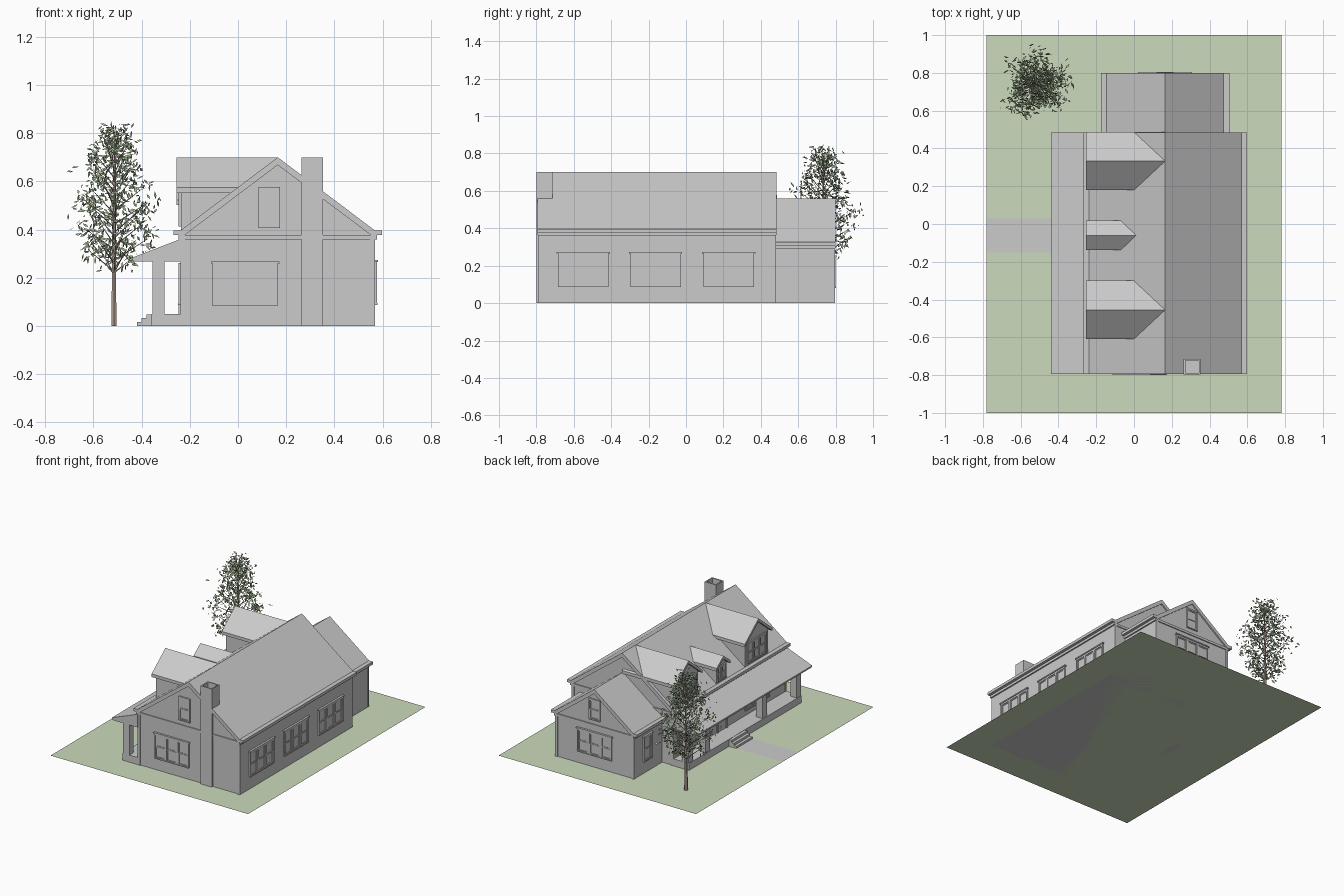
import bpy, bmesh, math, random
from mathutils import Matrix, Vector

if "Cube" in bpy.data.objects:
    bpy.data.objects.remove(bpy.data.objects["Cube"])

random.seed(4)


def finish(name, bm, color=None, fix=True):
    if fix:
        bmesh.ops.recalc_face_normals(bm, faces=bm.faces)
    me = bpy.data.meshes.new(name)
    bm.to_mesh(me)
    bm.free()
    ob = bpy.data.objects.new(name, me)
    bpy.context.collection.objects.link(ob)
    if color:
        mat = bpy.data.materials.new(name + "_color")
        mat.diffuse_color = (*color, 1)
        mat.use_nodes = True
        mat.node_tree.nodes["Principled BSDF"].inputs["Base Color"].default_value = mat.diffuse_color
        me.materials.append(mat)
    return ob


def add_box(bm, x0, x1, y0, y1, z0, z1):
    m = Matrix.Translation(((x0 + x1) / 2, (y0 + y1) / 2, (z0 + z1) / 2))
    m = m @ Matrix.Diagonal((x1 - x0, y1 - y0, z1 - z0, 1))
    bmesh.ops.create_cube(bm, size=1, matrix=m)


def boxes(name, items):
    bm = bmesh.new()
    for b in items:
        add_box(bm, *b)
    return finish(name, bm)


def prism(name, profile, axis, a, b):
    """Extrude a (horizontal, z) profile along the x or y axis from a to b."""
    bm = bmesh.new()
    put = (lambda p, t: (p[0], t, p[1])) if axis == 'y' else (lambda p, t: (t, p[0], p[1]))
    face = bm.faces.new([bm.verts.new(put(p, a)) for p in profile])
    ext = bmesh.ops.extrude_face_region(bm, geom=[face])
    vs = [v for v in ext['geom'] if isinstance(v, bmesh.types.BMVert)]
    bmesh.ops.translate(bm, verts=vs, vec=(0, b - a, 0) if axis == 'y' else (b - a, 0, 0))
    return finish(name, bm)


def gable_body(name, c, half, apex, slope, axis, a, b, base=0):
    e = apex - slope * half
    prism(name, [(c - half, base), (c + half, base), (c + half, e), (c, apex), (c - half, e)], axis, a, b)


def gable_roof(name, c, half, apex, slope, t, axis, a, b):
    e = apex - slope * half
    prism(name, [(c - half, e), (c, apex), (c + half, e), (c + half, e - t),
                 (c, apex - t), (c - half, e - t)], axis, a, b)


def windows(name, at, angle, z0, z1, n=3, w=0.075, pitch=0.09, lintel=True):
    """Row of sash windows, built facing -y and turned onto its wall."""
    bm = bmesh.new()
    f, zm, g = 0.006, (z0 + z1) / 2, (pitch - w) / 2
    span = (n - 1) * pitch / 2 + w / 2
    for i in range(n):
        cx = (i - (n - 1) / 2) * pitch
        l, r = cx - w / 2, cx + w / 2
        add_box(bm, l, r, -0.002, 0.01, z0, z1)
        for a, b, d in ((zm, z1, 0.005), (z0, zm, 0.007)):
            add_box(bm, l, l + f, -d, 0, a, b)
            add_box(bm, r - f, r, -d, 0, a, b)
            add_box(bm, l + f, r - f, -d, 0, a, a + f)
            add_box(bm, l + f, r - f, -d, 0, b - f, b)
        add_box(bm, l - g, l, -0.009, 0, z0, z1)
        add_box(bm, r, r + g, -0.009, 0, z0, z1)
    add_box(bm, -span - g, span + g, -0.009, 0, z1, z1 + 0.012)
    add_box(bm, -span - g, span + g, -0.011, 0, z0 - 0.008, z0)
    if lintel:
        add_box(bm, -span - 0.015, span + 0.015, -0.014, 0, z1 + 0.012, z1 + 0.02)
    ob = finish(name, bm)
    ob.location = (at[0], at[1], 0)
    ob.rotation_euler.z = math.radians(angle)


FRONT, RIGHT, BACK, LEFT = 0, 90, 180, -90
RX, S = 0.165, 0.753   # ridge position and roof pitch

# Ground and path
for name, (x0, x1, y0, y1, z), col in (
        ("lawn", (-0.78, 0.78, -1, 1, 0), (0.6, 0.7, 0.5)),
        ("path", (-0.78, -0.42, -0.15, 0.03, 0.002), None)):
    bm = bmesh.new()
    bm.faces.new([bm.verts.new(p) for p in ((x0, y0, z), (x1, y0, z), (x1, y1, z), (x0, y1, z))])
    finish(name, bm, col, fix=False)


# Main house and rear wing: walls, roof, gutters, frieze, corner boards
def house_block(tag, half, apex, y0, y1, ends):
    wl, wr, e = RX - half, RX + half, apex - S * half
    gable_body(tag + "_walls", RX, half, apex - 0.01, S, 'y', y0, y1)
    gable_roof(tag + "_roof", RX, half + 0.002, apex, S, 0.032, 'y', y0 - 0.01, y1 + 0.01)
    boxes(tag + "_gutters", [(wl - 0.03, wl, y0 - 0.01, y1 + 0.01, e - 0.02, e),
                             (wr, wr + 0.03, y0 - 0.01, y1 + 0.01, e - 0.02, e)])
    trim = [(wl - 0.01, wr + 0.01, y0 - 0.007, y1 + 0.007, e - 0.037, e - 0.02)]
    for y in ends:
        for x in (wl, wr - 0.018):
            trim.append((x - 0.001, x + 0.019, y - 0.006, y + 0.006, 0, e - 0.037))
    boxes(tag + "_trim", trim)


house_block("main", 0.403, 0.70, -0.785, 0.475, (-0.785, 0.475))
house_block("wing", 0.31, 0.56, 0.40, 0.79, (0.79,))

# Dormers
for name, c, half, apex, slope, xend, n, w in (
        ("rear_dormer", 0.333, 0.153, 0.70, 0.81, 0.165, 3, 0.058),
        ("small_dormer", -0.06, 0.078, 0.584, 0.78, 0.015, 2, 0.036),
        ("front_dormer", -0.455, 0.155, 0.70, 0.81, 0.165, 3, 0.058)):
    gable_body(name + "_walls", c, half - 0.024, apex - 0.01, slope, 'x', -0.237, xend - 0.01, 0.37)
    gable_roof(name + "_roof", c, half, apex, slope, 0.022, 'x', -0.255, xend)
    windows(name + "_windows", (-0.237, c), LEFT, 0.42, 0.55 if n == 3 else 0.505,
            n, w, w + 0.012, False)

# Chimney with hollow top
bm = bmesh.new()
add_box(bm, 0.263, 0.353, -0.798, -0.715, 0, 0.70)
top = max(bm.faces, key=lambda f: f.calc_center_median().z)
bmesh.ops.inset_region(bm, faces=[top], thickness=0.012)
hole = bmesh.ops.extrude_face_region(bm, geom=[top])
bmesh.ops.translate(bm, verts=[v for v in hole['geom'] if isinstance(v, bmesh.types.BMVert)], vec=(0, 0, -0.08))
bmesh.ops.delete(bm, geom=[top], context='FACES_ONLY')
finish("chimney", bm)

# Porch
prism("porch_roof", [(-0.44, 0.283), (-0.235, 0.362), (-0.235, 0.268), (-0.435, 0.268)], 'y', -0.795, 0.485)
boxes("porch_floor", [(-0.36, -0.23, -0.79, 0.48, 0, 0.05)])
boxes("porch_steps", [(-0.36 - 0.02 * k, -0.355, -0.15, 0.03, 0, h)
                      for k, h in ((1, 0.048), (2, 0.032), (3, 0.016))])
cols = []
for y in (-0.765, -0.38, 0.26, 0.455):
    cols += [(-0.355, -0.305, y - 0.025, y + 0.025, 0.05, 0.27)]
boxes("porch_columns", cols)
boxes("front_door", [(-0.242, -0.23, -0.105, -0.015, 0.05, 0.235),
                     (-0.248, -0.23, -0.118, -0.105, 0.05, 0.248),
                     (-0.248, -0.23, -0.015, -0.002, 0.05, 0.248),
                     (-0.248, -0.23, -0.105, -0.015, 0.235, 0.248)])

# Windows
windows("front_windows", (0.03, -0.785), FRONT, 0.09, 0.248)
windows("front_gable_window", (0.13, -0.785), FRONT, 0.415, 0.565, 1, lintel=False)
for i, y in enumerate((-0.55, -0.163, 0.228)):
    windows(f"right_windows_{i + 1}", (0.568, y), RIGHT, 0.095, 0.253)
for i, y in enumerate((-0.455, 0.3)):
    windows(f"porch_windows_{i + 1}", (-0.238, y), LEFT, 0.095, 0.25, lintel=False)
windows("wing_side_window", (-0.145, 0.645), LEFT, 0.09, 0.248, 1)
windows("wing_back_windows", (RX, 0.79), BACK, 0.09, 0.235)
windows("wing_gable_window", (RX, 0.79), BACK, 0.345, 0.475, 1, lintel=False)


# Tree: trunk, branches and leaf clusters
def limb(bm, p, q, r0, r1):
    d = q - p
    m = Matrix.Translation((p + q) / 2) @ d.to_track_quat('Z', 'Y').to_matrix().to_4x4()
    bmesh.ops.create_cone(bm, cap_ends=True, segments=6, radius1=r0, radius2=r1, depth=d.length, matrix=m)


def crown(z):
    pts = ((0.22, 0.07), (0.32, 0.145), (0.5, 0.165), (0.68, 0.12), (0.84, 0.02))
    for (a, ra), (b, rb) in zip(pts, pts[1:]):
        if z <= b:
            return ra + (rb - ra) * (z - a) / (b - a)
    return 0.02


base = Vector((-0.515, 0.735, 0))
wood, leaves = bmesh.new(), bmesh.new()
limb(wood, base, base + Vector((0, 0, 0.3)), 0.012, 0.009)
limb(wood, base + Vector((0, 0, 0.3)), base + Vector((0.005, 0, 0.78)), 0.009, 0.002)
for i in range(48):
    z = 0.27 + 0.54 * i / 47
    ang, r = i * 2.4, crown(z) * random.uniform(0.45, 1)
    tip = base + Vector((r * math.cos(ang), r * math.sin(ang), z))
    limb(wood, base + Vector((0, 0, max(0.22, z - 0.09))), tip, 0.003, 0.001)
    for _ in range(22):
        p = tip + Vector([random.gauss(0, 0.025) for _ in range(3)])
        p.z = min(max(p.z, 0.21), 0.835)
        d = Vector([random.gauss(0, 1) for _ in range(3)]).normalized()
        s = d.orthogonal().normalized() * random.uniform(0.004, 0.007)
        d *= random.uniform(0.011, 0.018)
        leaves.faces.new([leaves.verts.new(v) for v in (p - d, p + s, p + d, p - s)])
finish("tree_wood", wood, (0.45, 0.36, 0.3))
finish("tree_leaves", leaves, (0.42, 0.55, 0.33), fix=False)
